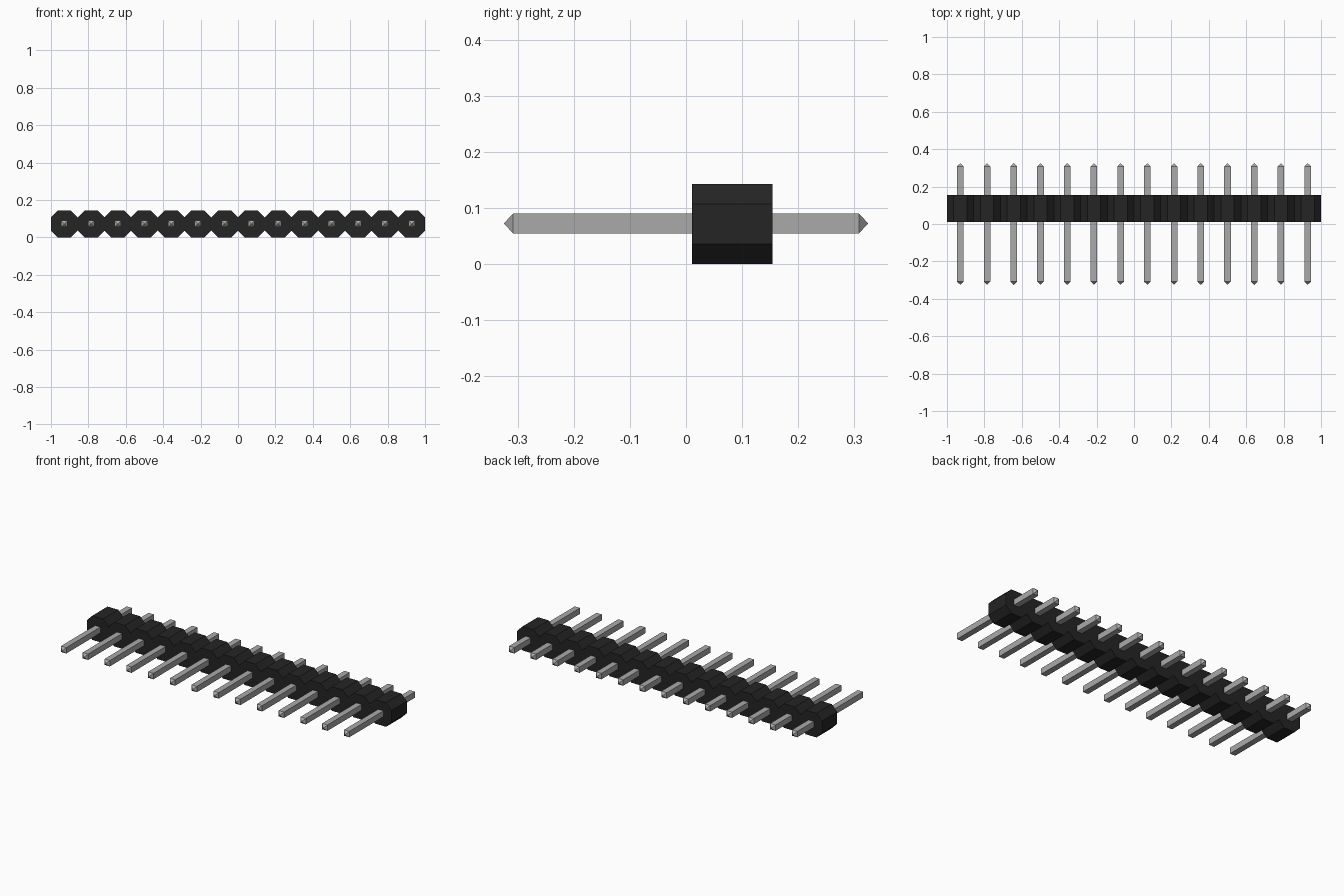
import bpy
import bmesh

cube = bpy.data.objects.get("Cube")
if cube:
    bpy.data.objects.remove(cube, do_unlink=True)

COUNT = 14
PITCH = 2.0 / COUNT
HALF = PITCH / 2
FLAT = 0.0355                     # half length of each straight octagon side
MID_Z = HALF
BODY_Y = (0.011, 0.154)
PIN_HALF = 0.0175
PIN_END, PIN_TIP = 0.308, 0.325


def make_material(name, rgb):
    mat = bpy.data.materials.new(name)
    mat.use_nodes = True
    colour = (*rgb, 1.0)
    mat.diffuse_color = colour
    bsdf = next(n for n in mat.node_tree.nodes if n.type == 'BSDF_PRINCIPLED')
    bsdf.inputs["Base Color"].default_value = colour
    return mat


def finish(bm, name, mat):
    bmesh.ops.recalc_face_normals(bm, faces=bm.faces)
    mesh = bpy.data.meshes.new(name)
    bm.to_mesh(mesh)
    bm.free()
    mesh.materials.append(mat)
    return mesh


def add_object(name, mesh, location):
    obj = bpy.data.objects.new(name, mesh)
    obj.location = location
    bpy.context.collection.objects.link(obj)
    return obj


def bridge(bm, a, b, skip=()):
    for i in range(len(a)):
        if i not in skip:
            j = (i + 1) % len(a)
            bm.faces.new((a[i], a[j], b[j], b[i]))


black = make_material("black plastic", (0.018, 0.018, 0.018))
metal = make_material("grey metal", (0.40, 0.40, 0.40))
centres = [(i - (COUNT - 1) / 2) * PITCH for i in range(COUNT)]

# Housing: a row of octagonal cells, open inside where neighbours join
octagon = [(HALF, -FLAT), (HALF, FLAT), (FLAT, HALF), (-FLAT, HALF),
           (-HALF, FLAT), (-HALF, -FLAT), (-FLAT, -HALF), (FLAT, -HALF)]
bm = bmesh.new()
for i, cx in enumerate(centres):
    rings = [[bm.verts.new((cx + x, y, z)) for x, z in octagon] for y in BODY_Y]
    joined = set()
    if i < COUNT - 1:
        joined.add(0)
    if i > 0:
        joined.add(4)
    bridge(bm, *rings, skip=joined)
    for ring in rings:
        bm.faces.new(ring)
bmesh.ops.remove_doubles(bm, verts=bm.verts, dist=1e-5)
add_object("housing", finish(bm, "housing", black), (0, 0, MID_Z))

# Pin: a square bar with a pyramid point at each end, repeated along the row
square = [(-PIN_HALF, -PIN_HALF), (PIN_HALF, -PIN_HALF),
          (PIN_HALF, PIN_HALF), (-PIN_HALF, PIN_HALF)]
bm = bmesh.new()
ends = [[bm.verts.new((x, s * PIN_END, z)) for x, z in square] for s in (-1, 1)]
bridge(bm, *ends)
for ring, s in zip(ends, (-1, 1)):
    tip = bm.verts.new((0, s * PIN_TIP, 0))
    for i in range(4):
        bm.faces.new((ring[i], ring[(i + 1) % 4], tip))
pin_mesh = finish(bm, "pin", metal)
for i, cx in enumerate(centres):
    add_object(f"pin_{i + 1:02d}", pin_mesh, (cx, 0, MID_Z + 0.001))
